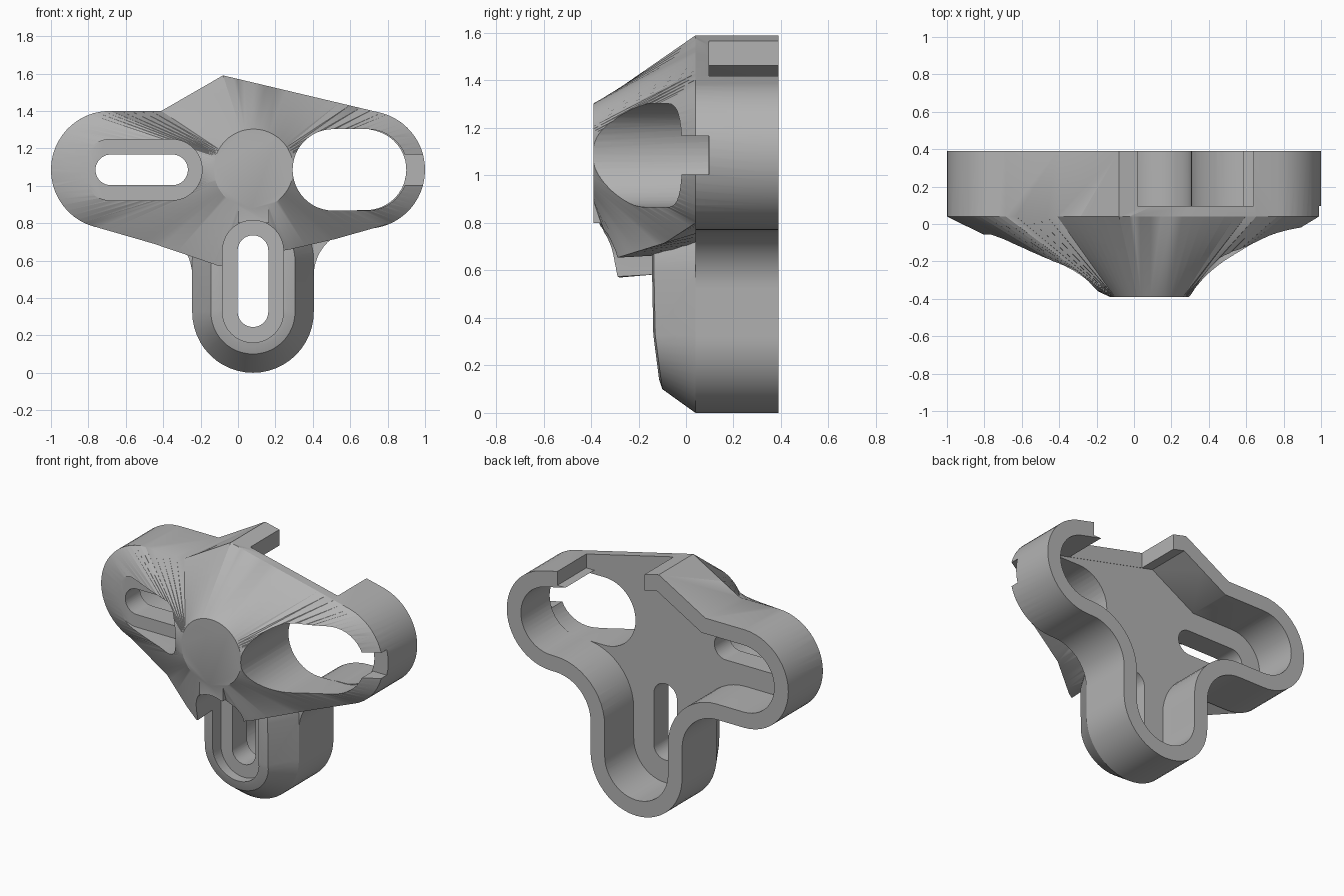
import bpy, bmesh
from math import cos, sin, radians, atan2, ceil, pi
from mathutils import Vector

cube = bpy.data.objects.get("Cube")
if cube:
    bpy.data.objects.remove(cube)

FRONT, FLOOR, BACK = 0.04, 0.095, 0.39
AXIS = 1.085                      # height of the two side arms
HUB, HUB_R = (0.083, 1.09), 0.213


def arc(cx, cz, r, a, b, n=24):
    return [(cx + r * cos(radians(a + (b - a) * i / n)),
             cz + r * sin(radians(a + (b - a) * i / n))) for i in range(n + 1)]


def slot_x(x1, x2, r):
    return arc(x2, AXIS, r, -90, 90) + arc(x1, AXIS, r, 90, 270)


def slot_z(z1, z2, r):
    return arc(0.08, z1, r, 180, 360) + arc(0.08, z2, r, 0, 180)


def inset(pts, d):
    """Move a counterclockwise outline inward by d with mitred corners."""
    out = []
    for i, p in enumerate(pts):
        p = Vector(p)
        e1 = (p - Vector(pts[i - 1])).normalized()
        e2 = (Vector(pts[(i + 1) % len(pts)]) - p).normalized()
        n1, n2 = Vector((-e1.y, e1.x)), Vector((-e2.y, e2.x))
        out.append(tuple(p + (n1 + n2) * d / (1 + n1.dot(n2))))
    return out


def at(pts, y):
    return [(x, y, z) for x, z in pts]


def loft(name, rings):
    """Closed solid through rings of equal point count."""
    bm = bmesh.new()
    loops = [[bm.verts.new(p) for p in ring] for ring in rings]
    n = len(loops[0])
    for a, b in zip(loops, loops[1:]):
        for i in range(n):
            bm.faces.new((a[i], a[(i + 1) % n], b[(i + 1) % n], b[i]))
    bm.faces.new(loops[0])
    bm.faces.new(loops[-1])
    bmesh.ops.recalc_face_normals(bm, faces=bm.faces)
    bmesh.ops.triangulate(bm, faces=bm.faces)
    mesh = bpy.data.meshes.new(name)
    bm.to_mesh(mesh)
    bm.free()
    obj = bpy.data.objects.new(name, mesh)
    bpy.context.collection.objects.link(obj)
    return obj


def prism(name, pts, y1, y2):
    return loft(name, [at(pts, y1), at(pts, y2)])


def box(name, x1, x2, z1, z2, y1, y2):
    return prism(name, [(x1, z1), (x2, z1), (x2, z2), (x1, z2)], y1, y2)


def combine(target, tool, operation):
    mod = target.modifiers.new("combine", 'BOOLEAN')
    mod.operation, mod.solver, mod.object = operation, 'EXACT', tool
    tool.hide_render = True
    deps = bpy.context.evaluated_depsgraph_get()
    mesh = bpy.data.meshes.new_from_object(target.evaluated_get(deps))
    target.modifiers.clear()
    target.data = mesh
    bpy.data.objects.remove(tool)


# Base shell with three lobes and a peaked top
peak, corner = (-0.08, 1.59), (-0.41, 1.40)
outline = (arc(0.685, AXIS, 0.315, -90, 75) + [peak, corner]
           + arc(-0.685, AXIS, 0.315, 90, 270)
           + arc(-0.495, 0.52, 0.25, 90, 0, 12)
           + arc(0.08, 0.325, 0.325, 180, 360)
           + arc(0.655, 0.52, 0.25, 180, 90, 12))
body = prism("bracket_body", outline, FRONT, BACK)

# Ruled front that narrows to the round hub: x, z, y, and z at the back
edge = [(x, z, FRONT, z) for x, z in
        arc(0.685, AXIS, 0.315, -65, 75) + [peak, corner]
        + arc(-0.685, AXIS, 0.315, 90, 250)]
edge += [(-0.45, 0.69, -0.08, 0.78), (-0.2, 0.605, -0.23, 0.66),
         (-0.1, 0.57, -0.28, 0.58), (-0.06, 0.58, -0.3, 0.58),
         (0.22, 0.65, -0.3, 0.65), (0.28, 0.66, -0.27, 0.66),
         (0.52, 0.715, -0.09, 0.76)]
ring = []
for a, b in zip(edge, edge[1:] + edge[:1]):
    a, b = Vector(a), Vector(b)
    steps = ceil((b - a).length / 0.06)
    ring += [a.lerp(b, i / steps) for i in range(steps)]
rear = inset([(p[0], p[3]) for p in ring], 0.02)
hub = []
for p in ring:
    ang = atan2(p[1] - HUB[1], p[0] - HUB[0])
    hub.append((HUB[0] + HUB_R * cos(ang), HUB[1] + HUB_R * sin(ang)))
front = loft("hub_front", [at(rear, 0.065), [(p[0], p[2], p[1]) for p in ring],
                           at(hub, -BACK)])
combine(body, front, 'UNION')

# Chamfered lower leg
leg = slot_z(0.325, 0.6, 0.325)


def sloped(d, y):
    return [(x, y - 0.035 * min(1, max(0, (z - 0.1) / 0.27)), z)
            for x, z in inset(leg, d)]


combine(body, loft("leg_front", [at(inset(leg, 0.02), 0.065), at(leg, FRONT),
                                 sloped(0.1, -0.1), sloped(0.14, -0.108)]), 'UNION')

# Small tab below the hub
combine(body, box("hub_tab", 0.0, 0.165, 0.8, 0.95, -BACK + 0.0005, -0.2), 'UNION')

# Cavity, slots, recesses and openings
cuts = [
    prism("cavity", inset(outline, 0.1), FLOOR, 0.6),
    prism("side_slot", slot_x(-0.68, -0.35, 0.082), -0.6, 0.2),
    prism("side_recess", slot_x(-0.68, -0.355, 0.163), -0.6, -0.055),
    prism("lower_slot", slot_z(0.327, 0.653, 0.082), -0.6, 0.2),
    prism("lower_recess", slot_z(0.325, 0.652, 0.163), -0.6, -0.055),
    prism("wide_slot", slot_x(0.51, 0.69, 0.218), -0.6, FLOOR + 0.003),
    box("end_notch", 0.7, 1.2, 1.003, 1.167, -0.6, FLOOR + 0.001),
    box("top_opening", 0.02, 0.64, 1.33, 1.8, FLOOR + 0.002, 0.6),
]
for cutter in cuts:
    combine(body, cutter, 'DIFFERENCE')

# Finish
grey = bpy.data.materials.new("plain_grey")
grey.use_nodes = True
colour = (0.45, 0.45, 0.45, 1)
grey.diffuse_color = colour
grey.node_tree.nodes["Principled BSDF"].inputs["Base Color"].default_value = colour
body.data.materials.clear()
body.data.materials.append(grey)
for poly in body.data.polygons:
    poly.material_index = 0

bpy.ops.object.select_all(action='DESELECT')
body.select_set(True)
bpy.context.view_layer.objects.active = body
bpy.ops.object.shade_smooth_by_angle(angle=pi / 6)
